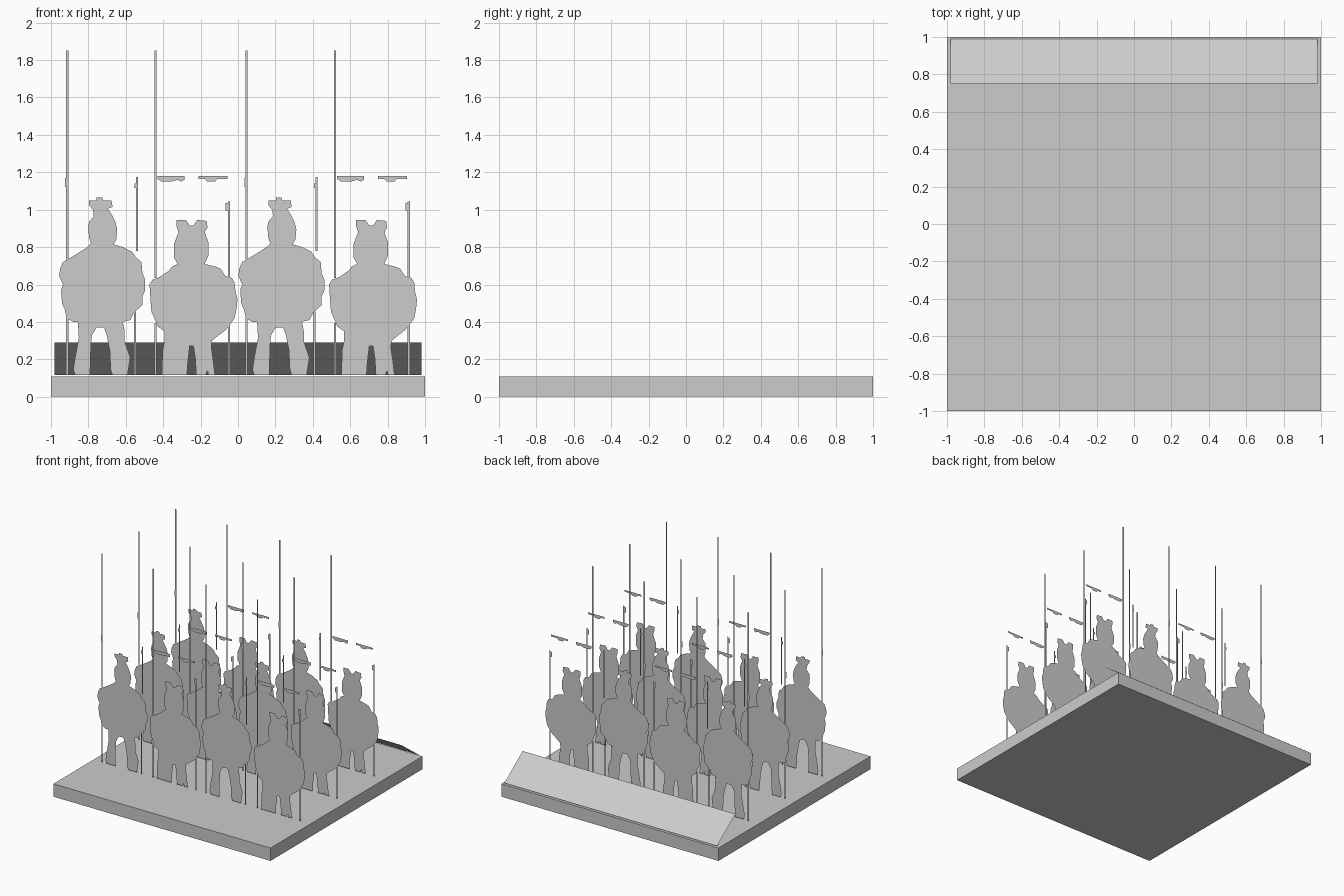
import bpy, bmesh

grey = bpy.data.materials.new("stone_grey")
grey.diffuse_color = (0.604, 0.604, 0.604, 1)


def add_object(name, mesh, location=(0, 0, 0)):
    obj = bpy.data.objects.new(name, mesh)
    obj.location = location
    bpy.context.collection.objects.link(obj)
    return obj


def mesh_from(name, bm):
    mesh = bpy.data.meshes.new(name)
    bm.to_mesh(mesh)
    bm.free()
    mesh.materials.append(grey)
    return mesh


def bar(x, z0, z1, w=1.1):
    return [(x - w / 2, z0), (x + w / 2, z0), (x + w / 2, z1), (x - w / 2, z1)]


def cutout(name, outlines):
    """Flat upright figure; outlines are (x, z) in hundredths of a unit."""
    bm = bmesh.new()
    for pts in outlines:
        face = bm.faces.new([bm.verts.new((x / 100, 0, z / 100)) for x, z in pts])
        face.normal_update()
        if face.normal.y > 0:
            face.normal_flip()
    bmesh.ops.triangulate(bm, faces=bm.faces[:])
    return mesh_from(name, bm)


# Tall soldier: crested head, round shield, legs
tall_head = [(-7, 102.5), (-7, 105), (-3, 105), (-3, 106.5), (0, 106.5), (.5, 105),
             (5, 105), (5.5, 101.5), (3, 100.5), (5, 97.5), (7, 93.5), (8, 89.5),
             (7.5, 84), (6, 81.5), (11, 80), (-8, 80), (-6, 82), (-7, 85),
             (-7.5, 90.5), (-7, 93.5), (-4.5, 96.5), (-5, 100)]
tall_shield = [(-8, 80), (11, 80), (16, 77.5), (18, 74.5), (21, 72), (21.5, 66),
               (23, 62.5), (23, 57), (21.5, 53.5), (21.5, 49), (17, 45), (15, 41),
               (11, 40), (-13, 40), (-15.5, 40), (-19, 42), (-20, 46.5), (-21.5, 50),
               (-22, 57), (-21, 60), (-23, 64.5), (-22.5, 68.5), (-21, 72),
               (-17.5, 74), (-11, 78)]
tall_legs = [(-13, 40), (11, 40), (12, 35), (12, 29.5), (15, 21), (14, 14.5),
             (13.5, 11.5), (5.5, 11.5), (4.5, 14.5), (4, 25), (2.5, 32.5), (1, 37),
             (-3, 37), (-5.5, 33), (-6, 28), (-6.5, 11.5), (-14.5, 11.5),
             (-15.5, 14.5), (-14.5, 21), (-12.5, 31.5)]
tall_weapons = [bar(-18.7, 11.5, 42), bar(-18.7, 73.3, 185), bar(-19.5, 112, 117, .6),
                bar(17.6, 11.5, 45.5), bar(18.7, 78, 117.5), bar(17.8, 111.5, 114, .9)]

# Short soldier: two-horned helmet, round shield, legs
short_head = [(-8.5, 94.5), (-3.5, 94.5), (-1.5, 91.5), (.5, 91.5), (2.5, 94.5),
              (7.5, 94), (8, 90.5), (6.5, 88), (8.5, 82.5), (8.5, 75.5), (6.5, 71),
              (12.5, 69.5), (-11, 69.5), (-8, 71), (-10, 74.5), (-10, 81.5),
              (-7.5, 88), (-8.5, 91)]
short_shield = [(-11, 69.5), (12.5, 69.5), (15, 68.5), (17.5, 64.5), (21, 63.5),
                (22.5, 61), (23, 56), (24, 52), (23.5, 47), (22.5, 42), (20, 38.5),
                (17.5, 35.5), (13.5, 32.5), (10.5, 30), (-15, 30), (-15, 35),
                (-18.5, 37.5), (-22, 45.5), (-22.5, 52), (-23, 60), (-21.5, 62.5),
                (-17.5, 64), (-12.5, 67.5)]
short_legs = [(-15, 30), (10.5, 30), (10, 27), (11, 20), (12, 11.5), (8.5, 11.5),
              (8, 14), (7, 11.5), (2, 11.5), (1.5, 20), (.5, 27), (-1.5, 27),
              (-2.5, 18.5), (-3, 11.5), (-16.5, 11.5), (-16, 25)]
short_weapons = [bar(-19.8, 11.5, 39.5), bar(-19.8, 63.5, 185),
                 bar(19.6, 11.5, 38), bar(19.6, 64, 104.5), bar(18.4, 99.5, 103.5, 1.3)]
# Level blades held above the short soldier
blades = [[(-18.7, 118), (-4.3, 118), (-4.3, 116), (-6, 115), (-8, 116), (-11.5, 115),
           (-16.5, 115), (-18.7, 116.5)],
          [(3.2, 118), (18.7, 118), (18.7, 116.5), (13, 116.3), (12, 115), (8, 115),
           (6.5, 116.5), (3.2, 116.5)]]

tall = cutout("tall_soldier", [tall_head, tall_shield, tall_legs] + tall_weapons)
short = cutout("short_soldier",
               [short_head, short_shield, short_legs] + short_weapons + blades)

# Three ranks of four soldiers, kinds alternating
for y in (-0.485, 0, 0.485):
    for mesh, xs in ((tall, (-0.726, 0.232)), (short, (-0.243, 0.717))):
        for x in xs:
            add_object(mesh.name, mesh, (x, y, 0))

# Square base slab
bm = bmesh.new()
bmesh.ops.create_cube(bm, size=1)
for v in bm.verts:
    v.co = (v.co.x * 2, v.co.y * 2, (v.co.z + 0.5) * 0.107)
add_object("base", mesh_from("base", bm))

# Sloping sheet along the back edge
bm = bmesh.new()
bm.faces.new([bm.verts.new(p) for p in ((-0.98, 0.75, 0.29), (0.98, 0.75, 0.29),
                                        (0.98, 0.99, 0.115), (-0.98, 0.99, 0.115))])
bm.normal_update()
for f in bm.faces:
    if f.normal.z < 0:
        f.normal_flip()
add_object("back_slope", mesh_from("back_slope", bm))
